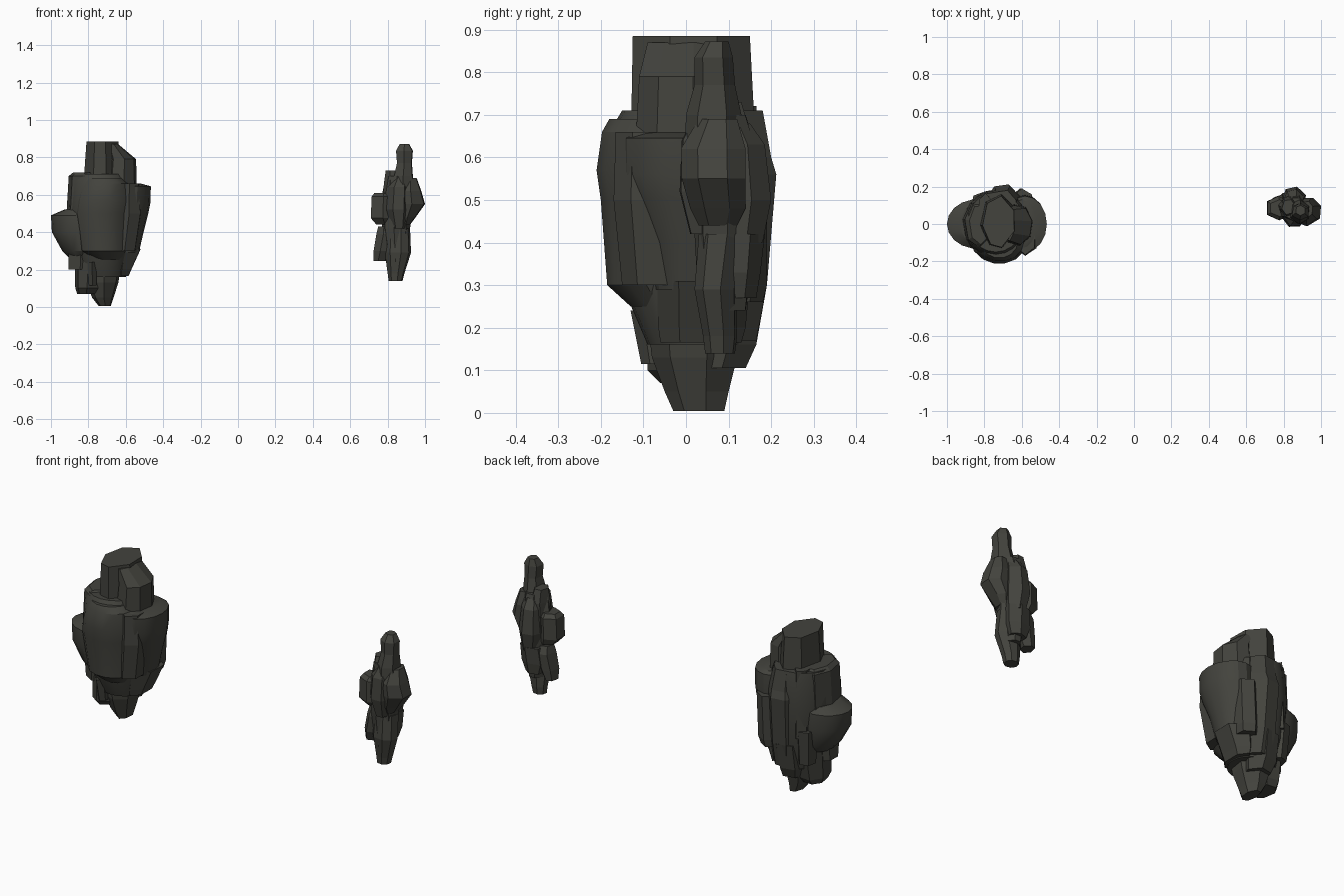
import bpy, bmesh, math, random

random.seed(4)
stone = bpy.data.materials.new("dark_stone")
stone.diffuse_color = (0.056, 0.056, 0.047, 1)


def chunk(name, n, rings, rot=0.0, jitter=0.0):
    """Loft an n-sided stone through rings (z, x0, x1, y0, y1); each ring fills its box."""
    angs = [2 * math.pi * (i + random.uniform(-jitter, jitter)) / n + rot for i in range(n)]
    cs, ss = [math.cos(a) for a in angs], [math.sin(a) for a in angs]

    def unit(v):
        return [(c - min(v)) / (max(v) - min(v)) for c in v]
    us, vs = unit(cs), unit(ss)
    bm = bmesh.new()
    loops = []
    for z, x0, x1, y0, y1 in rings:
        loops.append([bm.verts.new((x0 + (x1 - x0) * u, y0 + (y1 - y0) * v, z))
                      for u, v in zip(us, vs)])
    for a, b in zip(loops, loops[1:]):
        for i in range(n):
            j = (i + 1) % n
            bm.faces.new((a[i], a[j], b[j], b[i]))
    bm.faces.new(loops[0][::-1])
    bm.faces.new(loops[-1])
    bmesh.ops.recalc_face_normals(bm, faces=bm.faces)
    me = bpy.data.meshes.new(name)
    bm.to_mesh(me)
    bm.free()
    me.materials.append(stone)
    ob = bpy.data.objects.new(name, me)
    bpy.context.collection.objects.link(ob)
    # round stones are smooth, few-sided ones stay flat
    me.polygons.foreach_set("use_smooth", [n > 10] * len(me.polygons))
    if n > 10:
        bpy.context.view_layer.objects.active = ob
        ob.select_set(True)
        bpy.ops.object.shade_smooth_by_angle(angle=math.radians(25))
        ob.select_set(False)


# ---- large rock: core, crown and tail
chunk("large_core", 20, [(.16, -.84, -.60, -.09, .14), (.30, -.88, -.58, -.15, .17),
                         (.52, -.91, -.56, -.19, .185), (.66, -.90, -.57, -.18, .18),
                         (.71, -.89, -.59, -.15, .17)])
chunk("large_crown", 7, [(.60, -.83, -.62, -.13, .165), (.885, -.81, -.64, -.125, .15)], .5, .15)
chunk("crown_shoulder", 8, [(.60, -.72, -.54, -.12, .11), (.79, -.70, -.545, -.11, .10),
                            (.87, -.70, -.64, -.09, .09)], .2)
chunk("large_tail", 7, [(.005, -.745, -.68, -.03, .09), (.05, -.78, -.665, -.05, .10),
                        (.13, -.81, -.64, -.08, .12), (.30, -.83, -.61, -.10, .13)], .3, .1)

# ---- large rock: side bulges
chunk("left_bulge", 18, [(.26, -.90, -.70, -.08, .10), (.30, -.94, -.70, -.11, .12),
                         (.40, -.995, -.68, -.13, .13), (.49, -1.0, -.68, -.13, .13),
                         (.52, -.93, -.68, -.12, .12)])
chunk("right_bulge", 16, [(.29, -.68, -.53, -.07, .12), (.40, -.68, -.505, -.09, .13),
                          (.50, -.68, -.48, -.13, .15), (.56, -.70, -.468, -.15, .155),
                          (.645, -.70, -.466, -.15, .15), (.66, -.68, -.52, -.13, .13)])
chunk("front_face_slab", 14, [(.25, -.77, -.63, -.13, 0), (.30, -.84, -.60, -.185, 0),
                              (.50, -.87, -.59, -.20, 0), (.57, -.86, -.58, -.21, 0),
                              (.66, -.84, -.59, -.197, 0), (.69, -.82, -.62, -.18, 0)])
chunk("front_right_slab", 6, [(.30, -.66, -.55, -.15, 0), (.50, -.64, -.52, -.17, 0),
                              (.66, -.63, -.53, -.165, 0)], .5)
chunk("left_shoulder", 7, [(.45, -.92, -.74, -.13, .12), (.70, -.905, -.74, -.13, .12),
                           (.72, -.88, -.76, -.11, .10)], .3, .1)

# ---- large rock: lower stones
chunk("lower_right_block", 6, [(.165, -.66, -.585, -.06, .13), (.20, -.67, -.57, -.065, .14),
                               (.31, -.68, -.52, -.07, .15)], .5)
chunk("lower_left_block", 7, [(.07, -.86, -.75, -.06, .08), (.10, -.87, -.73, -.09, .10),
                              (.28, -.875, -.70, -.10, .13)], .2, .1)
chunk("left_ledge", 6, [(.20, -.905, -.78, -.08, .06), (.36, -.91, -.76, -.10, .08)], .5)
chunk("front_chip", 6, [(.115, -.80, -.755, -.105, -.02), (.24, -.805, -.755, -.13, -.02)], .5)

# ---- large rock: back columns
chunk("back_main_column", 7, [(.17, -.76, -.62, .02, .165), (.30, -.78, -.61, .02, .19),
                              (.56, -.79, -.61, .02, .212), (.60, -.78, -.61, .02, .20),
                              (.71, -.77, -.63, .02, .18)], .4, .1)
chunk("back_tall_column", 6, [(.35, -.84, -.76, .02, .175), (.72, -.83, -.76, .02, .165)], .5)
chunk("back_right_slab", 6, [(.26, -.66, -.56, .04, .18), (.30, -.66, -.55, .04, .19),
                             (.54, -.65, -.54, .04, .19)], .6)
chunk("back_small_column", 6, [(.20, -.86, -.77, .05, .15), (.39, -.87, -.77, .05, .17)], .3)
chunk("back_foot", 6, [(.105, -.78, -.65, 0, .14), (.16, -.80, -.64, 0, .165),
                       (.30, -.80, -.63, 0, .19)], .2)

# ---- small rock: spire, body and tail
chunk("small_spire", 6, [(.55, .82, .95, -.005, .135), (.70, .835, .935, 0, .13),
                         (.77, .85, .93, .02, .115), (.835, .845, .935, .02, .11),
                         (.872, .865, .915, .045, .10)], .4, .1)
chunk("small_core", 7, [(.24, .80, .90, .03, .14), (.42, .77, .92, .02, .16),
                        (.60, .77, .94, .01, .17), (.70, .79, .93, .02, .14)], .2, .15)
chunk("small_tail", 8, [(.14, .805, .88, .045, .115), (.18, .80, .89, .04, .12),
                        (.29, .785, .925, .02, .12), (.42, .79, .92, .03, .14)], .2, .05)

# ---- small rock: surrounding stones
chunk("small_right_bulge", 7, [(.44, .87, .92, .03, .12), (.48, .85, .95, .01, .14),
                               (.55, .84, 1.0, -.01, .14), (.62, .85, .98, -.012, .14),
                               (.69, .88, .955, .03, .12)], .3, .1)
chunk("small_left_column", 6, [(.44, .74, .83, .05, .14), (.475, .71, .84, .02, .15),
                               (.59, .715, .84, .02, .15), (.61, .73, .83, .04, .13)], .5, .1)
chunk("small_left_shoulder", 6, [(.50, .77, .88, .03, .15), (.66, .78, .88, .03, .15),
                                 (.73, .79, .86, .05, .13)], .2, .1)
chunk("small_front_stone", 6, [(.42, .82, .90, .01, .1), (.52, .79, .92, -.015, .1),
                               (.64, .80, .92, -.01, .1), (.70, .84, .90, .02, .1)], .1, .1)
chunk("small_lower_left", 6, [(.245, .725, .79, .06, .14), (.30, .725, .82, .04, .15),
                              (.39, .74, .84, .04, .16), (.43, .75, .83, .06, .14)], .3, .1)
chunk("small_lower_back", 6, [(.27, .80, .89, .08, .165), (.33, .78, .91, .08, .175),
                              (.42, .79, .915, .08, .185)], .4, .1)
chunk("small_back_column", 6, [(.40, .81, .91, .08, .18), (.50, .79, .92, .08, .20),
                               (.63, .80, .91, .08, .185), (.68, .82, .90, .08, .15)], .2, .1)
